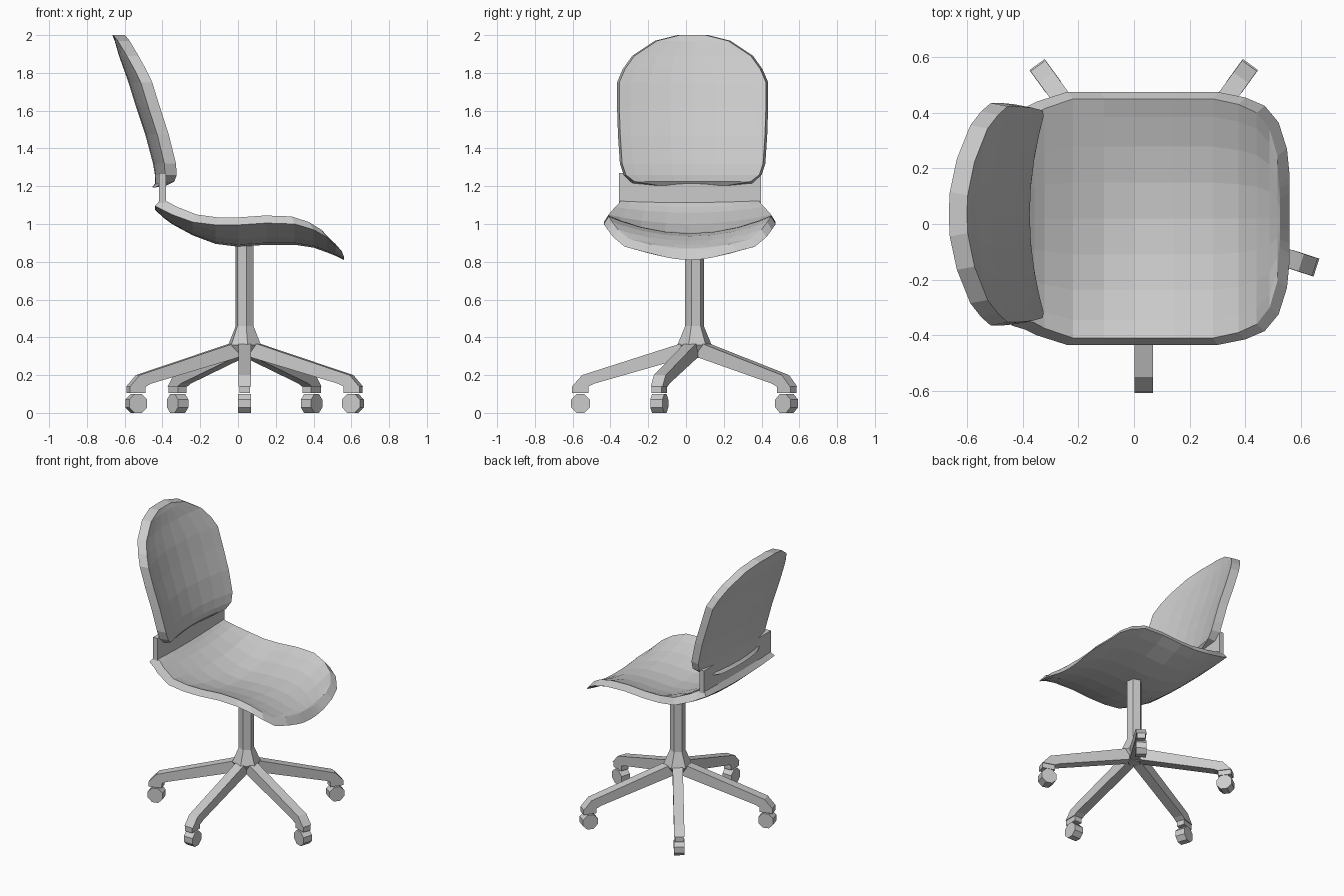
import bpy, bmesh, math
from mathutils import Vector, Matrix

cube = bpy.data.objects.get("Cube")
if cube:
    bpy.data.objects.remove(cube, do_unlink=True)

grey = bpy.data.materials.new("light_grey")
grey.use_nodes = True
COLOUR = (0.6, 0.6, 0.6, 1)
grey.diffuse_color = COLOUR
grey.node_tree.nodes["Principled BSDF"].inputs["Base Color"].default_value = COLOUR

HUB = Vector((0.035, 0.045, 0))
ACROSS = [-1, -0.85, -0.6, -0.3, 0, 0.3, 0.6, 0.85, 1]


def finish(bm, name):
    bmesh.ops.recalc_face_normals(bm, faces=bm.faces)
    mesh = bpy.data.meshes.new(name)
    bm.to_mesh(mesh)
    bm.free()
    mesh.materials.append(grey)
    obj = bpy.data.objects.new(name, mesh)
    bpy.context.collection.objects.link(obj)
    return obj


def shell(name, rows, point):
    """Closed curved pad: an upper and a lower sheet joined along their rim."""
    bm = bmesh.new()
    sheets = [[[bm.verts.new(point(row, u, side)) for u in ACROSS] for row in rows]
              for side in (0, 1)]
    for s in sheets:
        for a, b in zip(s, s[1:]):
            for j in range(len(ACROSS) - 1):
                bm.faces.new((a[j], a[j + 1], b[j + 1], b[j]))
    rims = [s[0] + [r[-1] for r in s[1:]] + s[-1][-2::-1] + [r[0] for r in s[-2:0:-1]]
            for s in sheets]
    for i in range(len(rims[0])):
        k = (i + 1) % len(rims[0])
        bm.faces.new((rims[0][i], rims[0][k], rims[1][k], rims[1][i]))
    return finish(bm, name)


def extrude_profile(bm, profile, width, turn):
    """Solid from a radial/height outline, turned about the hub."""
    spin = Matrix.Translation(HUB) @ Matrix.Rotation(turn, 4, 'Z')
    sides = [[bm.verts.new(spin @ Vector((r, s * width / 2, z))) for r, z in profile]
             for s in (-1, 1)]
    for s in sides:
        bm.faces.new(s)
    for i in range(len(profile)):
        k = (i + 1) % len(profile)
        bm.faces.new((sides[0][i], sides[0][k], sides[1][k], sides[1][i]))


# Seat: x, half width, centre height, rise of the sides
SEAT = [(-.44, .385, 1.135, 0), (-.39, .40, 1.09, .02), (-.35, .42, 1.06, .03),
        (-.24, .455, 1.0, .05), (-.12, .455, .955, .08), (0, .455, .94, .095),
        (.15, .455, .95, .095), (.3, .455, .95, .09), (.4, .435, .935, .075),
        (.47, .405, .91, .06), (.52, .345, .89, .03), (.55, .25, .875, .02),
        (.56, .15, .87, 0)]


def seat_point(row, u, under):
    x, half, z, rise = row
    if under:
        return x, .02 + half * u, z - .06 + (rise + .02) * u * u
    return .06 + (x - .06) * .93, .02 + (half - .025) * u, z + rise * u * u


shell("seat", SEAT, seat_point)

# Backrest: height, half width, centre depth
BACK = [(1.205, .2, -.39), (1.225, .32, -.375), (1.26, .365, -.375), (1.32, .385, -.385),
        (1.47, .395, -.425), (1.62, .4, -.475), (1.75, .4, -.515), (1.82, .37, -.54),
        (1.89, .32, -.565), (1.97, .2, -.588), (2.0, .08, -.6)]


def back_point(row, u, rear):
    z, half, x = row
    y = (half if rear else half - .012) * u
    x += .065 * (y / .4) ** 2 - .065 * rear
    return x, .035 + y, z - .012 * rear * (z < 1.25)


shell("backrest", BACK, back_point)

# Bracket plate joining seat and backrest
bm = bmesh.new()
bmesh.ops.create_cube(bm, size=1, matrix=Matrix.Translation((-.4, .021, 1.19))
                      @ Matrix.Diagonal((.035, .75, .16, 1)))
finish(bm, "back_bracket")


# Column and flared hub
def frustum(name, r_low, r_high, low, high):
    bm = bmesh.new()
    place = Matrix.Translation(HUB + Vector((0, 0, (low + high) / 2)))
    bmesh.ops.create_cone(bm, cap_ends=True, segments=6, radius1=r_low, radius2=r_high,
                          depth=high - low,
                          matrix=place @ Matrix.Rotation(math.radians(10), 4, 'Z'))
    finish(bm, name)


frustum("column", .05, .05, .4, .91)
frustum("hub_flare", .092, .05, .36, .46)
frustum("hub_base", .04, .092, .29, .36)

# Five legs with feet and casters
LEG = [(0, .37), (.08, .365), (.595, .2), (.648, .14), (.56, .14), (.53, .155), (.04, .295), (0, .295)]
FOOT = [(.56, .141), (.648, .141), (.648, .105), (.56, .105)]
WHEEL = [(.603 + .054 * math.cos(a), .05 + .054 * math.sin(a))
         for a in (math.pi * (2 * i + 1) / 8 for i in range(8))]
for n in range(5):
    turn = math.radians(72 * n - 90)
    for part, profile, width in (("leg", LEG, .066), ("foot", FOOT, .056),
                                 ("caster", WHEEL, .068)):
        bm = bmesh.new()
        extrude_profile(bm, profile, width, turn)
        finish(bm, f"{part}_{n + 1}")
